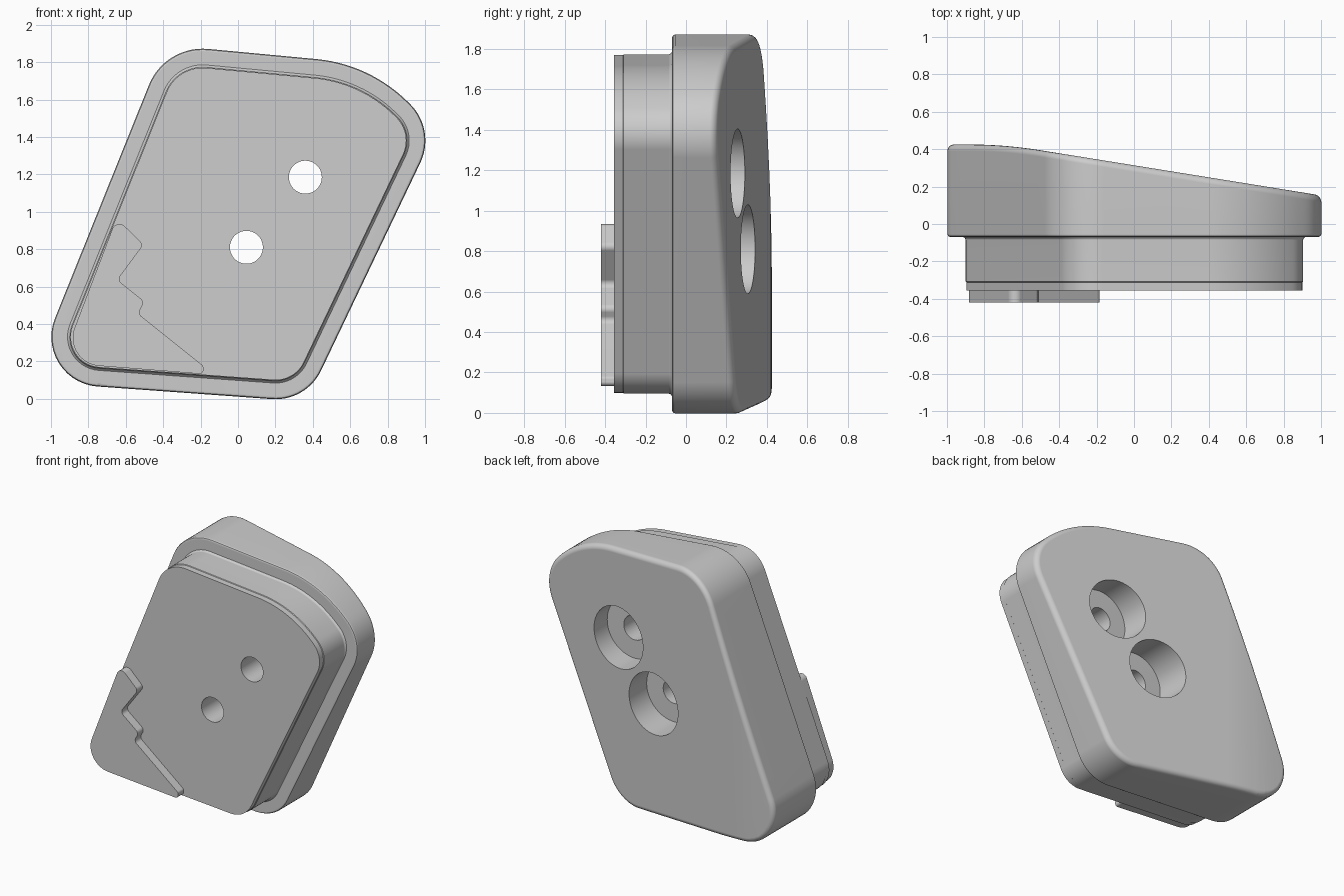
import bpy, bmesh, math
from mathutils import Vector

cube = bpy.data.objects.get("Cube")
if cube:
    bpy.data.objects.remove(cube, do_unlink=True)

grey = bpy.data.materials.new("plain grey")
grey.use_nodes = True
COLOUR = (0.61, 0.61, 0.61, 1)
grey.diffuse_color = COLOUR
grey.node_tree.nodes["Principled BSDF"].inputs["Base Color"].default_value = COLOUR

# Corners (x, z, radius), counter-clockwise seen from the front
BODY = [(0.365, -0.015, 0.27), (1.06, 1.44, 0.275), (0.70, 1.79, 0.80),
        (-0.39, 1.892, 0.31), (-1.115, 0.092, 0.266)]
WEDGE = [(-0.185, 0.132, 0.02), (-0.185, 0.175, 0.02), (-0.535, 0.455, 0.03),
         (-0.50, 0.52, 0.03), (-0.645, 0.635, 0.03), (-0.505, 0.825, 0.03),
         (-0.65, 0.965, 0.04), (-0.945, 0.192, 0.15)]
HOLES = [(0.36, 1.185), (0.045, 0.81)]


def outline(corners, inset=0.0, steps=14):
    """Polygon with rounded corners, moved inwards by inset."""
    pts = []
    for i, (x, z, r) in enumerate(corners):
        p = Vector((x, z))
        a = (p - Vector(corners[i - 1][:2])).normalized()
        b = (Vector(corners[(i + 1) % len(corners)][:2]) - p).normalized()
        turn = math.atan2(a.x * b.y - a.y * b.x, a.dot(b))
        side = math.copysign(1, turn)
        normal = Vector((-a.y, a.x)) * side
        centre = p - a * r * math.tan(abs(turn) / 2) + normal * r
        start = math.atan2(-normal.y, -normal.x)
        for k in range(steps + 1):
            t = start + turn * k / steps
            pts.append(centre + Vector((math.cos(t), math.sin(t))) * (r - inset * side))
    return pts


def loft(corners, rings):
    """Closed solid through rings given as (inset, y)."""
    bm = bmesh.new()
    loops = [[bm.verts.new((p.x, y, p.y)) for p in outline(corners, inset)]
             for inset, y in rings]
    n = len(loops[0])
    for lo, hi in zip(loops, loops[1:]):
        for i in range(n):
            j = (i + 1) % n
            bm.faces.new((lo[i], lo[j], hi[j], hi[i]))
    bm.faces.new(loops[0][::-1])
    bm.faces.new(loops[-1])
    bmesh.ops.recalc_face_normals(bm, faces=bm.faces)
    return bm


def finish(name, bm):
    mesh = bpy.data.meshes.new(name)
    bm.to_mesh(mesh)
    bm.free()
    ob = bpy.data.objects.new(name, mesh)
    bpy.context.collection.objects.link(ob)
    mesh.materials.append(grey)
    return ob


def select(ob):
    bpy.ops.object.select_all(action='DESELECT')
    ob.select_set(True)
    bpy.context.view_layer.objects.active = ob


def drill(ob, radius, y0, y1):
    """Cut both holes along y between two depths."""
    for x, z in HOLES:
        bpy.ops.mesh.primitive_cylinder_add(
            vertices=64, radius=radius, depth=y1 - y0,
            location=(x, (y0 + y1) / 2, z), rotation=(math.pi / 2, 0, 0))
        cutter = bpy.context.object
        cutter.hide_render = True
        bpy.context.view_layer.update()
        mod = ob.modifiers.new("hole", 'BOOLEAN')
        mod.operation, mod.solver, mod.object = 'DIFFERENCE', 'EXACT', cutter
        select(ob)
        bpy.ops.object.modifier_apply(modifier=mod.name)
        bpy.data.objects.remove(cutter, do_unlink=True)


def back_height(x):
    """Sloping back that levels off softly towards one side."""
    slope, flat, k = 0.42 - 0.161 * (x + 0.66), 0.425, 0.03
    h = max(k - abs(slope - flat), 0) / k
    return min(slope, flat) - h * h * k / 4


# Main plate: soft front edge, rounded sloping back
R = 0.035
back = [(R * (1 - math.cos(t)), R * (math.sin(t) - 1))
        for t in (math.pi / 2 * k / 5 for k in range(6))]
bm = loft(BODY, [(0.016, -0.07), (0.005, -0.065), (0, -0.054)]
          + [(i, 0.4 + y) for i, y in back])
for k in range(8):
    bmesh.ops.bisect_plane(bm, geom=bm.verts[:] + bm.edges[:] + bm.faces[:],
                           plane_co=(-0.93 + 0.06 * k, 0, 0), plane_no=(1, 0, 0))
for v in bm.verts:
    if v.co.y > 0.3:
        v.co.y += back_height(v.co.x) - 0.4
plate = finish("main_plate", bm)
drill(plate, 0.22, 0.07, 0.8)
drill(plate, 0.088, -0.3, 0.2)

# Raised front block with a small fillet at its root and a fine step near its face
block = finish("front_block", loft(BODY, [
    (0.102, -0.355), (0.102, -0.312), (0.098, -0.308), (0.098, -0.085),
    (0.094, -0.076), (0.085, -0.069), (0.085, -0.066)]))
drill(block, 0.088, -0.6, 0.1)

# Thin notched wedge on the front face
wedge = finish("notched_wedge", loft(WEDGE, [(0, -0.42), (0, -0.35)]))

# Smooth curved walls while the broad faces stay flat
for ob in (plate, block, wedge):
    select(ob)
    bpy.ops.object.shade_smooth_by_angle(angle=math.radians(32))
    weighted = ob.modifiers.new("flat broad faces", 'WEIGHTED_NORMAL')
    weighted.keep_sharp = True
